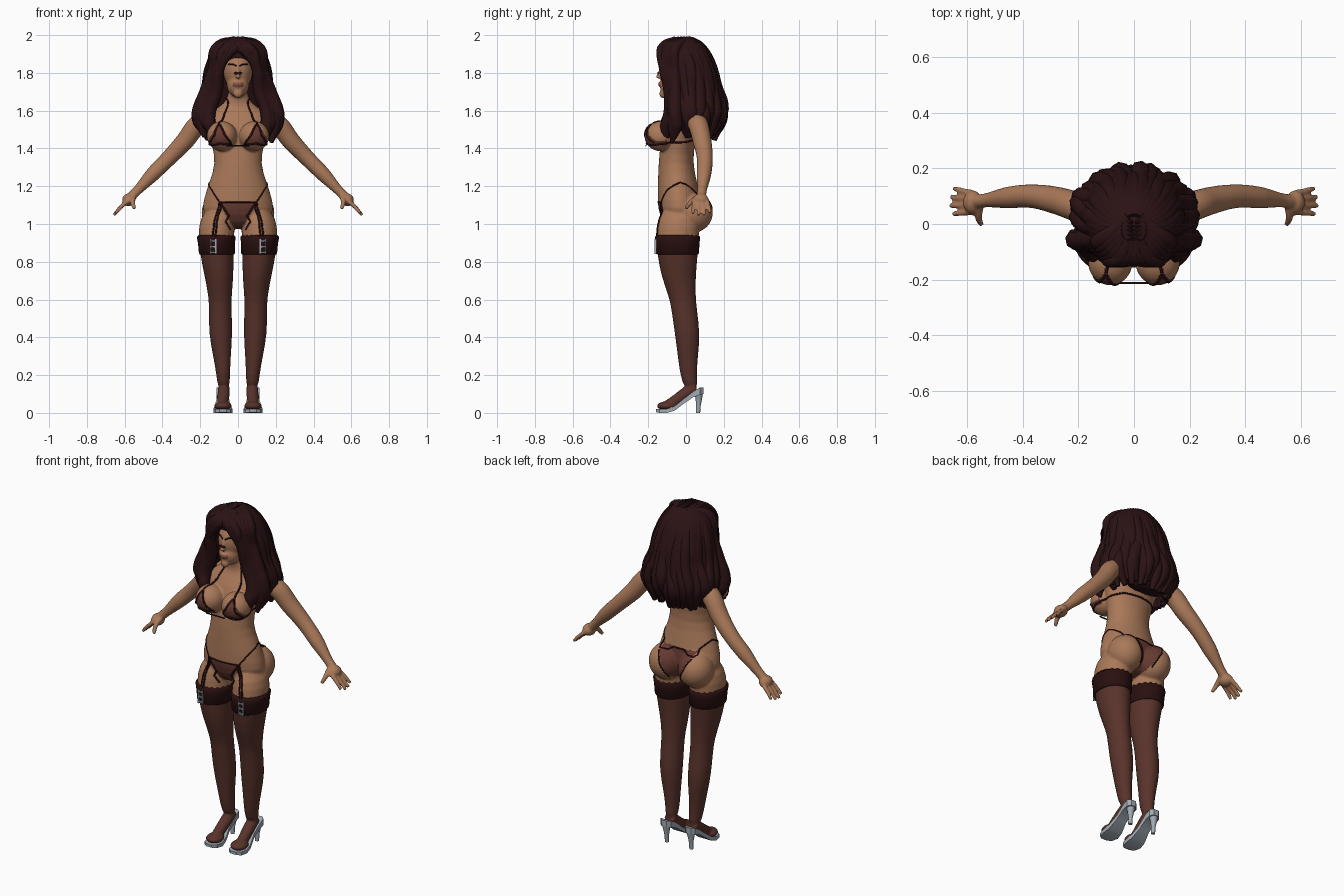
import bpy, bmesh, math, random
from mathutils import Vector, Matrix
from mathutils.bvhtree import BVHTree

random.seed(4)
cube = bpy.data.objects.get("Cube")
if cube:
    bpy.data.objects.remove(cube)


def material(name, rgb):
    m = bpy.data.materials.new(name)
    m.use_nodes = True
    m.diffuse_color = (*rgb, 1)
    m.node_tree.nodes["Principled BSDF"].inputs["Base Color"].default_value = (*rgb, 1)
    return m


skin = material("warm skin", (.40, .19, .10))
nylon = material("brown nylon", (.10, .033, .024))
fabric = material("brown fabric", (.13, .042, .03))
trim = material("dark lace", (.022, .005, .005))
hair = material("dark hair", (.024, .006, .007))
silver = material("silver", (.36, .41, .46))
lip = material("lip", (.25, .09, .06))


def link(name, mesh, *mats):
    ob = bpy.data.objects.new(name, mesh)
    bpy.context.collection.objects.link(ob)
    for m in mats:
        mesh.materials.append(m)
    return ob


def finish(name, bm, *mats, angle=None):
    bmesh.ops.recalc_face_normals(bm, faces=bm.faces)
    mesh = bpy.data.meshes.new(name)
    bm.to_mesh(mesh)
    bm.free()
    ob = link(name, mesh, *mats)
    mesh.shade_smooth()
    if angle:
        bpy.context.view_layer.objects.active = ob
        ob.select_set(True)
        bpy.ops.object.shade_smooth_by_angle(angle=angle)
        ob.select_set(False)
    return ob


def baked(ob):
    """Evaluated copy of an object's mesh; the object is discarded."""
    dg = bpy.context.evaluated_depsgraph_get()
    mesh = bpy.data.meshes.new_from_object(ob.evaluated_get(dg))
    bpy.data.objects.remove(ob)
    return mesh


def tube(bm, pts, side=1, res=4):
    """Smooth tapered tube through (x, y, z, radius) points."""
    cu = bpy.data.curves.new("path", "CURVE")
    cu.dimensions = "3D"
    cu.bevel_depth, cu.bevel_resolution, cu.resolution_u = 1, 2, res
    cu.use_fill_caps = True
    sp = cu.splines.new("BEZIER")
    sp.bezier_points.add(len(pts) - 1)
    for bp, (x, y, z, r) in zip(sp.bezier_points, pts):
        bp.co, bp.radius = (x * side, y, z), r
        bp.handle_left_type = bp.handle_right_type = "AUTO"
    mesh = baked(link("path", cu))
    bm.from_mesh(mesh)
    bpy.data.meshes.remove(mesh)


def stitch(bm, rings):
    rows = [[bm.verts.new(p) for p in ring] for ring in rings]
    n = len(rows[0])
    for a, b in zip(rows, rows[1:]):
        for i in range(n):
            bm.faces.new((a[i], a[(i + 1) % n], b[(i + 1) % n], b[i]))
    bm.faces.new(rows[0][::-1])
    bm.faces.new(rows[-1])


def loft(bm, rings, side=1, n=20):
    """Stack of horizontal ellipses given as (z, x, y, half x, half y)."""
    turn = [math.tau * i / n for i in range(n)]
    stitch(bm, [[(side * cx + rx * math.cos(t), cy + ry * math.sin(t), z) for t in turn]
                for z, cx, cy, rx, ry in rings])


def ball(bm, co, size):
    bmesh.ops.create_uvsphere(bm, u_segments=20, v_segments=14, radius=1,
                              matrix=Matrix.Translation(co) @ Matrix.Diagonal((*size, 1)))


# Body: torso, head and limbs fused into one skin
bm = bmesh.new()
loft(bm, [(.97, 0, -.03, .11, .07), (1.05, 0, -.03, .195, .115), (1.12, 0, -.035, .188, .118),
          (1.22, 0, -.045, .155, .105), (1.32, 0, -.055, .118, .092), (1.42, 0, -.045, .14, .092),
          (1.52, 0, -.03, .168, .095), (1.58, 0, -.01, .17, .075), (1.62, 0, 0, .1, .055),
          (1.66, 0, -.01, .052, .05), (1.74, 0, -.03, .05, .05)])
ball(bm, (0, -.045, 1.81), (.078, .092, .11))
ball(bm, (0, -.075, 1.735), (.06, .065, .065))
ball(bm, (0, -.12, 1.69), (.026, .022, .024))
ball(bm, (0, -.136, 1.74), (.027, .013, .014))
tube(bm, [(0, -.132, 1.83, .009), (0, -.142, 1.79, .012), (0, -.15, 1.772, .014)])
for s in (1, -1):
    ball(bm, (s * .085, -.135, 1.465), (.082, .087, .08))
    ball(bm, (s * .095, .04, 1.06), (.1, .104, .105))
    loft(bm, [(.12, .075, .03, .032, .036), (.2, .078, .012, .036, .044), (.3, .085, .01, .047, .054),
              (.42, .092, .008, .064, .068), (.55, .094, -.01, .06, .068), (.62, .095, -.02, .062, .072),
              (.72, .1, -.04, .077, .092), (.84, .112, -.045, .09, .109), (.94, .115, -.045, .097, .114),
              (1.03, .11, -.035, .094, .112), (1.1, .09, -.03, .06, .08)], s)
    tube(bm, [(.075, .05, .135, .034), (.076, 0, .105, .036), (.08, -.06, .062, .034), (.08, -.11, .04, .024)], s)
    ball(bm, (s * .08, -.1, .037), (.048, .055, .024))
    tube(bm, [(.1, .03, 1.55, .055), (.2, .06, 1.535, .06), (.28, .085, 1.44, .055), (.37, .1, 1.345, .047),
              (.45, .095, 1.265, .044), (.53, .085, 1.18, .028), (.57, .08, 1.14, .028)], s)
    ball(bm, (s * .578, .078, 1.128), (.036, .043, .034))
    for i in range(4):
        y, reach = .044 + .022 * i, .01 * abs(i - 1.4)
        tube(bm, [(.58, y, 1.125, .014), (.62, y + .005 * (i - 1), 1.09, .012),
                  (.663 - reach, y + .009 * (i - 1), 1.042 + reach, .010)], s)
    tube(bm, [(.555, .06, 1.14, .018), (.558, .025, 1.115, .015), (.548, -.002, 1.08, .011)], s)
ob = finish("body_base", bm)
ob.modifiers.new("round", "SUBSURF").levels = 1
fuse = ob.modifiers.new("fuse", "REMESH")
fuse.mode, fuse.voxel_size = "VOXEL", .0065
relax = ob.modifiers.new("relax", "SMOOTH")
relax.factor, relax.iterations = .5, 4
base = baked(ob)
bm = bmesh.new()
bm.from_mesh(base)
STOCKING, CUP, APEX, HIP = .85, 1.415, 1.545, 1.115
for z in (STOCKING, CUP, HIP):
    bmesh.ops.bisect_plane(bm, geom=bm.verts[:] + bm.edges[:] + bm.faces[:], plane_co=(0, 0, z), plane_no=(0, 0, 1))
surface = BVHTree.FromBMesh(bm)


def paint(p):
    x, y, z = abs(p.x), p.y, p.z
    if z < STOCKING:
        return 1
    if y < -.1 and CUP < z < APEX and abs(x - .1) < .073 * (APEX - z) / (APEX - CUP):
        return 2
    if y < -.03 and .965 < z < HIP and x < .015 + .09 * (z - .965) / .15:
        return 2
    if y > -.02 and .96 < z < 1.17 and x < .012 + .1 * (z - .96) / .21:
        return 2
    if y < -.1 and 1.729 < z < 1.75 and x < .027:
        return 3
    return 0


for f in bm.faces:
    f.material_index = paint(f.calc_center_median())
finish("body", bm, skin, nylon, fabric, lip)


def strap(bm, pts, r=.004, side=1):
    """Cord laid on the body between guide points."""
    path = []
    for a, b in zip(pts, pts[1:]):
        path += [Vector(a).lerp(Vector(b), t / 6) for t in range(6)]
    path.append(Vector(pts[-1]))
    tube(bm, [(*surface.find_nearest(p)[0], r) for p in path], side, 2)


# Straps and lace edges
bra, briefs, garters = bmesh.new(), bmesh.new(), bmesh.new()
tube(bra, [(-.06, -.212, CUP, .004), (0, -.212, CUP, .004), (.06, -.212, CUP, .004)])
for s in (1, -1):
    strap(bra, [(.03, -.2, CUP), (.1, -.23, CUP), (.165, -.14, CUP), (.15, -.05, 1.43),
                (.1, .04, 1.44), (0, .06, 1.44)], .005, s)
    for x in (.028, .172):
        strap(bra, [(x, -.18, CUP), ((x + .105) / 2, -.23, 1.47), (.103, -.19, APEX)], .005, s)
    strap(bra, [(.103, -.18, APEX), (.08, -.1, 1.6), (.045, -.03, 1.65), (0, .05, 1.65)], .005, s)
    strap(briefs, [(0, -.16, HIP), (.105, -.15, HIP), (.14, -.1, 1.18), (.155, -.03, 1.222),
                   (.14, .04, 1.2), (.112, .1, 1.17), (0, .08, 1.17)], .004, s)
    strap(briefs, [(.105, -.16, HIP), (.06, -.17, 1.04), (.018, -.13, .97)], .005, s)
    strap(briefs, [(.112, .12, 1.17), (.07, .16, 1.08), (.02, .12, .98)], .004, s)
    for dx in (0, .02):
        strap(garters, [(.1 + dx / 2, -.16, HIP), (.112 + dx, -.18, 1.03), (.122 + dx, -.18, .92)], .005, s)
finish("bra_straps", bra, trim)
finish("brief_edges", briefs, trim)
finish("garter_straps", garters, trim)

# Stocking tops with a frilled edge
bm = bmesh.new()
for s in (1, -1):
    loft(bm, [(.838, .112, -.045, .089, .108), (.845, .112, -.045, .095, .114), (.9, .114, -.045, .098, .116),
              (.925, .115, -.045, .102, .12), (.935, .115, -.045, .094, .11)], s, 40)
for i, v in enumerate(bm.verts):
    if v.co.z > .92 and i % 2:
        v.co.z += .008
finish("stocking_tops", bm, trim)

# Garter clasps
bm = bmesh.new()
for s in (1, -1):
    for x, z, w, h in ((-.014, .88, .006, .08), (.014, .88, .006, .08), (0, .85, .03, .007),
                       (0, .88, .03, .007), (0, .91, .03, .007)):
        bmesh.ops.create_cube(bm, size=1, matrix=Matrix.Translation((s * (.132 + x), -.162, z))
                              @ Matrix.Diagonal((w, .009, h, 1)))
finish("garter_clasps", bm, silver, angle=.5)

# High-heeled shoes
bm = bmesh.new()
for s in (1, -1):
    rings = []
    for y, z, w, t in ((-.158, .004, .018, .016), (-.14, 0, .04, .02), (-.1, 0, .05, .022), (-.06, .012, .044, .024),
                       (-.01, .05, .032, .026), (.04, .084, .033, .03), (.075, .095, .033, .04), (.092, .1, .016, .035)):
        c = s * .08
        rings.append([(c - w, y, z), (c + w, y, z), (c + w, y, z + t), (c - w, y, z + t)])
    stitch(bm, rings)
    loft(bm, [(0, .08, .064, .011, .011), (.04, .08, .066, .012, .012), (.08, .08, .068, .02, .018),
              (.11, .08, .066, .03, .025)], s, 12)
finish("shoes", bm, silver, angle=.6)

# Eyes and brows
bm = bmesh.new()
for s in (1, -1):
    eye = surface.find_nearest(Vector((s * .035, -.2, 1.822)))[0]
    ball(bm, eye, (.017, .004, .007))
    strap(bm, [(.014, -.15, 1.842), (.036, -.14, 1.852), (.058, -.11, 1.846)], .004, s)
finish("eyes_and_brows", bm, trim)

# Hair: inner volume, back locks fanned around the head, and framing locks
bm = bmesh.new()
loft(bm, [(1.975, 0, -.02, .055, .07), (1.9, 0, -.012, .115, .118), (1.84, 0, .025, .135, .11),
          (1.7, 0, .07, .16, .1), (1.58, 0, .1, .18, .075), (1.47, 0, .1, .13, .05)])
finish("hair_volume", bm, hair)

levels = [(1.965, .03, -.02, .04, .03), (1.93, .085, -.02, .09, .036), (1.82, .138, .01, .12, .036),
          (1.7, .16, .02, .14, .036), (1.58, .195, .04, .145, .036), (1.46, .165, .05, .1, .012)]
bm = bmesh.new()
for i in range(27):
    a = math.radians(-117 + 9 * i)
    swing, drop = random.uniform(-.1, .1), random.uniform(-.02, .03)
    pts = []
    for k, (z, rx, cy, ry, r) in enumerate(levels):
        t = a + swing * math.sin(k * 1.9) * (k > 1)
        puff = 1 + random.uniform(-.05, .05) * (k > 1)
        pts.append((rx * puff * math.sin(t), cy + ry * puff * math.cos(t), z + drop * (k > 2), r))
    tube(bm, pts, 1, 6)
finish("hair_back_locks", bm, hair)

bm = bmesh.new()
for s in (1, -1):
    for i in range(5):
        o, low = .014 * i, .025 * (i % 3) + .03 * (s < 0)
        tube(bm, [(.015, -.03 + o, 1.968, .028), (.06 + o, -.115 + o, 1.925, .032),
                  (.102 + o / 2, -.112 + o, 1.82, .03), (.115 + o, -.085 + o / 2, 1.7, .034),
                  (.155 + o, -.085 + o / 2, 1.58, .036), (.15 + o, -.105 + o, 1.51 + low / 2, .034),
                  (.135 + o, -.115 + o, 1.43 + low, .01)], s, 6)
    # Swept fringe over the forehead
    for i in range(3):
        o = .02 * i
        tube(bm, [(-.02 + o, -.05, 1.965, .03), (.005 + o, -.115, 1.94, .03), (.045 + o, -.132, 1.905, .024),
                  (.085 + o / 3, -.125, 1.84, .02), (.1 + o / 3, -.105, 1.77, .008)], s, 6)
finish("hair_front_locks", bm, hair)
